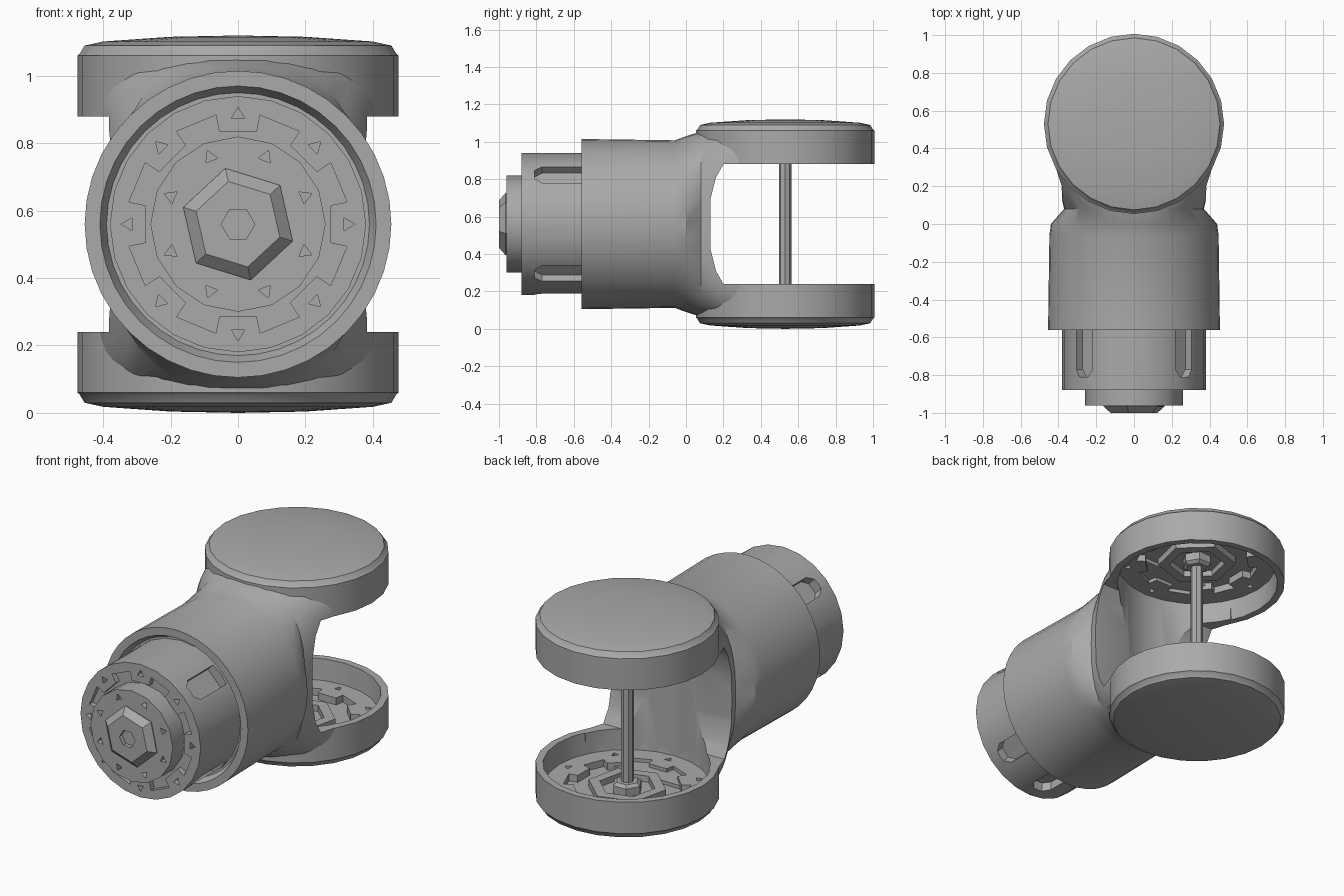
import bpy, bmesh
from math import sin, cos, pi, radians, copysign
from mathutils import Matrix, Vector

if "Cube" in bpy.data.objects:
    bpy.data.objects.remove(bpy.data.objects["Cube"])

MID = 0.56      # height of the barrel axis
HINGE = 0.53    # y of the hinge axis

grey = bpy.data.materials.new("plain grey")
grey.use_nodes = True
grey.diffuse_color = (0.4, 0.4, 0.4, 1)
grey.node_tree.nodes["Principled BSDF"].inputs["Base Color"].default_value = (0.4, 0.4, 0.4, 1)

# Placements: local z runs along the barrel (towards +y), or up the hinge axis
BARREL = Matrix.Translation((0, 0, MID)) @ Matrix.Rotation(-pi / 2, 4, 'X')
LOWER = Matrix.Translation((0, HINGE, 0))
UPPER = Matrix.Translation((0, HINGE, 2 * MID)) @ Matrix.Diagonal((1, 1, -1, 1))


def finish(bm, name, matrix=Matrix()):
    bmesh.ops.remove_doubles(bm, verts=bm.verts, dist=1e-5)
    bm.transform(matrix)
    bmesh.ops.recalc_face_normals(bm, faces=bm.faces)
    mesh = bpy.data.meshes.new(name)
    bm.to_mesh(mesh)
    bm.free()
    mesh.materials.append(grey)
    ob = bpy.data.objects.new(name, mesh)
    bpy.context.collection.objects.link(ob)
    return ob


def loft(bm, rings):
    """Skin a list of equal-length point rings and cap both ends."""
    rows = [[bm.verts.new(p) for p in ring] for ring in rings]
    n = len(rows[0])
    for a, b in zip(rows, rows[1:]):
        for i in range(n):
            j = (i + 1) % n
            bm.faces.new((a[i], a[j], b[j], b[i]))
    bm.faces.new(rows[0])
    bm.faces.new(rows[-1])


def circle(r, z, n, turn=0.0):
    return [(r * cos(2 * pi * i / n + turn), r * sin(2 * pi * i / n + turn), z) for i in range(n)]


def lathe(name, profile, matrix, n=20, turn=0.0):
    bm = bmesh.new()
    loft(bm, [circle(r, z, n, turn) for r, z in profile])
    return finish(bm, name, matrix)


def prism(bm, outline, z0, z1, matrix=Matrix()):
    loft(bm, [[matrix @ Vector((x, y, z)) for x, y in outline] for z in (z0, z1)])


def cut(target, cutter):
    cutter.hide_render = True
    mod = target.modifiers.new("cut", 'BOOLEAN')
    mod.operation, mod.solver, mod.object = 'DIFFERENCE', 'EXACT', cutter
    bpy.context.view_layer.objects.active = target
    bpy.ops.object.modifier_apply(modifier=mod.name)
    bpy.data.objects.remove(cutter)


def gear_recess(z0, z1, matrix):
    """Round pocket with eight tabs reaching outwards."""
    pts = []
    for k in range(8):
        for offset, r in ((-11, .28), (-11, .33), (11, .33), (11, .28)):
            a = radians(45 * k + 22.5 + offset)
            pts.append((r * cos(a), r * sin(a)))
    bm = bmesh.new()
    prism(bm, pts, z0, z1)
    return finish(bm, "recess cutter", matrix)


def pits(radius, count, z0, z1, matrix, turn=0.0):
    """Ring of small triangular holes."""
    bm = bmesh.new()
    for k in range(count):
        a = 2 * pi * k / count + turn
        place = Matrix.Translation((radius * cos(a), radius * sin(a), 0))
        prism(bm, [(x, y) for x, y, _ in circle(.022, 0, 3, a)], z0, z1, place)
    return finish(bm, "pit cutter", matrix)


# Housing: round barrel that blends into a squared fork neck
def section(y, a, b, power, n=40):
    ring = []
    for i in range(n):
        t = 2 * pi * i / n
        c, s = cos(t), sin(t)
        ring.append((a * copysign(abs(c) ** (2 / power), c), y,
                     MID + b * copysign(abs(s) ** (2 / power), s)))
    return ring


bm = bmesh.new()
loft(bm, [section(*s) for s in (
    (-.52, .39, .39, 2), (-.56, .41, .41, 2), (-.56, .455, .455, 2), (-.06, .448, .448, 2),
    (0, .44, .47, 2), (.08, .37, .495, 2.6), (.17, .39, .505, 4), (.35, .43, .505, 7))])
housing = finish(bm, "fork_housing")

# Fork opening, rounded at its closed end, and the hollow between the discs
half = [(1.2, .32), (.2, .32), (.16, .25), (.13, .13)]
outline = [(y, MID + h) for y, h in half] + [(y, MID - h) for y, h in reversed(half)]
bm = bmesh.new()
loft(bm, [[(x, y, z) for y, z in outline] for x in (-.7, .7)])
cut(housing, finish(bm, "slot cutter"))
cut(housing, lathe("hollow cutter", [(.43, .1), (.43, 2 * MID - .1)], LOWER, 32))

# Stepped collar with eight side slots and a toothed face recess
collar = lathe("collar", [(.38, -.88), (.38, -.5)], BARREL, 24)
bm = bmesh.new()
slot = [(-.06, -.54), (-.06, -.77), (-.03, -.81), (.03, -.81), (.06, -.77), (.06, -.54)]
for k in range(8):
    place = Matrix.Rotation(k * pi / 4, 4, 'Z') @ Matrix.Rotation(pi / 2, 4, 'X')
    prism(bm, slot, .325, .5, place)
cut(collar, finish(bm, "side slot cutter", BARREL))
cut(collar, gear_recess(-.95, -.85, BARREL))
cut(collar, pits(.325, 8, -.95, -.85, BARREL))

# Front boss and hexagonal nut with a socket
boss = lathe("front_boss", [(.26, -.96), (.26, -.82)], BARREL, 16)
cut(boss, pits(.215, 8, -1, -.93, BARREL, pi / 8))
nut = lathe("front_nut", [(.13, -1), (.17, -.965), (.17, -.94)], BARREL, 6, .3)
cut(nut, lathe("socket cutter", [(.05, -1.1), (.05, -.975)], BARREL, 6))

# Two hinge cups facing each other, each with a domed back and a detailed floor
parts = [housing, collar, boss, nut]
cup_profile = [(0, 0), (.2, .004), (.4, .018), (.455, .03), (.47, .055), (.477, .06),
               (.477, .24), (.438, .24), (.43, .12), (0, .12)]
for label, place in (("lower", LOWER), ("upper", UPPER)):
    cup = lathe(label + "_hinge_cup", cup_profile, place, 24)
    cut(cup, gear_recess(.08, .2, place))
    cut(cup, pits(.375, 8, .09, .2, place))
    hub = lathe(label + "_hub", [(.21, .07), (.21, .12), (.15, .12), (.15, .085)], place, 6, .3)
    rod_nut = lathe(label + "_rod_nut", [(.08, .08), (.08, .13), (.06, .145)], place, 6)
    parts += [cup, hub, rod_nut]

# Rod joining the two cups
parts.append(lathe("hinge_rod", [(.034, .08), (.034, 2 * MID - .08)], LOWER, 8))

for ob in bpy.context.view_layer.objects:
    ob.select_set(ob in parts)
bpy.context.view_layer.objects.active = housing
bpy.ops.object.shade_smooth_by_angle(angle=radians(30))
